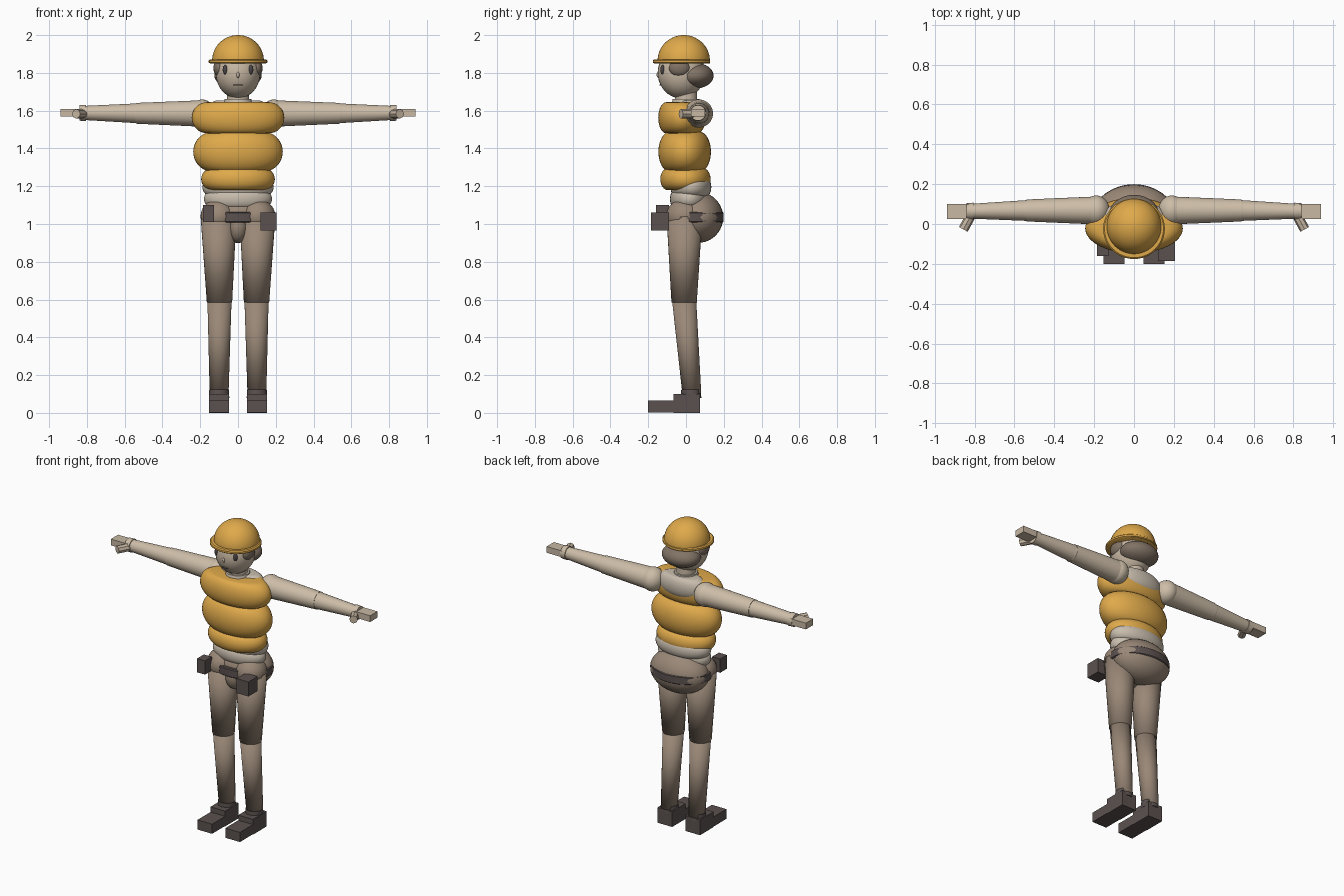
import bpy, bmesh, math
from mathutils import Vector, Matrix

if "Cube" in bpy.data.objects:
    bpy.data.objects.remove(bpy.data.objects["Cube"])


def material(name, rgb):
    m = bpy.data.materials.new(name)
    m.diffuse_color = (*rgb, 1)
    m.use_nodes = True
    m.node_tree.nodes["Principled BSDF"].inputs["Base Color"].default_value = m.diffuse_color
    return m


ORANGE = material("safety_orange", (0.74, 0.40, 0.07))
SLEEVE = material("sleeve_beige", (0.61, 0.51, 0.39))
SHIRT = material("shirt_grey", (0.58, 0.51, 0.42))
SKIN = material("skin", (0.58, 0.48, 0.37))
TROUSER = material("trouser_brown", (0.32, 0.245, 0.185))
HAIR = material("hair_brown", (0.22, 0.17, 0.13))
DARK = material("dark_leather", (0.105, 0.083, 0.08))
EYE = material("eye_dark", (0.07, 0.06, 0.065))


def finish(name, bm, mat, angle=40):
    bmesh.ops.recalc_face_normals(bm, faces=bm.faces)
    me = bpy.data.meshes.new(name)
    bm.to_mesh(me)
    bm.free()
    for p in me.polygons:
        p.use_smooth = True
    me.set_sharp_from_angle(angle=math.radians(angle))
    me.materials.append(mat)
    ob = bpy.data.objects.new(name, me)
    bpy.context.collection.objects.link(ob)
    return ob


def ball(name, c, r, mat):
    bm = bmesh.new()
    bmesh.ops.create_uvsphere(bm, u_segments=32, v_segments=20, radius=1,
                              matrix=Matrix.Translation(c) @ Matrix.Diagonal((*r, 1)))
    return finish(name, bm, mat)


def box(name, lo, hi, mat):
    lo, hi = Vector(lo), Vector(hi)
    bm = bmesh.new()
    bmesh.ops.create_cube(bm, size=1, matrix=Matrix.Translation((lo + hi) / 2)
                          @ Matrix.Diagonal((*(hi - lo), 1)))
    return finish(name, bm, mat)


def limb(name, a, b, ra, rb, mat, angle=40, sides=32):
    a, b = Vector(a), Vector(b)
    d = b - a
    bm = bmesh.new()
    bmesh.ops.create_cone(bm, cap_ends=True, segments=sides, radius1=ra, radius2=rb, depth=d.length,
                          matrix=Matrix.Translation((a + b) / 2) @ d.to_track_quat('Z', 'Y').to_matrix().to_4x4())
    return finish(name, bm, mat, angle)


def lathe(name, profile, ratio, yc, mat, sides=48):
    """Revolve (radius, z) points around z, flattened in y by ratio."""
    bm = bmesh.new()
    rings = []
    for r, z in profile:
        rings.append([bm.verts.new((r * math.cos(2 * math.pi * i / sides),
                                    yc + ratio * r * math.sin(2 * math.pi * i / sides), z))
                      for i in range(sides)])
    for p, q in zip(rings, rings[1:]):
        for i in range(sides):
            j = (i + 1) % sides
            bm.faces.new((p[i], p[j], q[j], q[i]))
    bm.faces.new(rings[0])
    bm.faces.new(rings[-1])
    return finish(name, bm, mat)


def roll(name, z0, z1, rx, ry, yc, mat):
    """Padded roll with rounded rim and flat top and bottom."""
    h, zc = (z1 - z0) / 2, (z0 + z1) / 2
    prof = [(rx - h + h * math.cos(t), zc + h * math.sin(t))
            for t in (math.pi * (k / 16 - 0.5) for k in range(17))]
    return lathe(name, prof, ry / rx, yc, mat)


# Helmet
dome = [(0.137, 1.85)] + [(0.137 * math.cos(t), 1.865 + 0.135 * math.sin(t))
                          for t in (math.pi / 2 * k / 14 for k in range(14))] + [(0.002, 2.0)]
lathe("helmet_dome", dome, 1.01, -0.012, ORANGE)
lathe("helmet_brim", [(0.148, 1.85), (0.155, 1.855), (0.155, 1.866), (0.148, 1.872)],
      0.98, -0.024, ORANGE)

# Head, hair and face
ball("head", (0, -0.025, 1.80), (0.118, 0.125, 0.135), SKIN)
ball("back_hair", (0, 0.048, 1.785), (0.125, 0.098, 0.068), HAIR)
limb("neck", (0, 0.0, 1.62), (0, 0.0, 1.72), 0.06, 0.058, SKIN)
limb("collar", (0, 0.0, 1.64), (0, 0.0, 1.662), 0.075, 0.07, SHIRT)
ball("nose", (0, -0.147, 1.79), (0.008, 0.009, 0.016), SKIN)
ball("mouth", (0, -0.134, 1.736), (0.025, 0.006, 0.004), HAIR)

# Padded vest
roll("vest_chest", 1.48, 1.645, 0.245, 0.125, -0.022, ORANGE)
roll("vest_middle", 1.275, 1.49, 0.237, 0.139, -0.007, ORANGE)
roll("vest_lower", 1.18, 1.295, 0.195, 0.133, -0.003, ORANGE)

# Shirt showing at shoulders and waist
roll("shirt_yoke", 1.53, 1.655, 0.165, 0.08, 0.035, SHIRT)
roll("shirt_waist", 1.145, 1.245, 0.188, 0.108, 0.026, SHIRT)
roll("shirt_hem", 1.085, 1.18, 0.18, 0.1, 0.015, SHIRT)

# Trousers seat and belt
ball("seat", (0, 0.063, 1.035), (0.195, 0.134, 0.135), TROUSER)
roll("trouser_front", 0.97, 1.115, 0.165, 0.095, 0.01, TROUSER)
ball("crotch", (0, -0.02, 0.99), (0.058, 0.075, 0.09), TROUSER)
lathe("belt", [(0.19, 1.008), (0.197, 1.013), (0.197, 1.058), (0.19, 1.063)], 0.775, 0.047, DARK)

# Tool pouches
box("small_pouch", (-0.185, -0.16, 1.01), (-0.127, -0.09, 1.10), DARK)
box("large_pouch", (0.12, -0.185, 0.965), (0.205, -0.09, 1.06), DARK)

for s, side in ((-1, "right"), (1, "left")):
    # Eyes, brows and side hair
    ball(side + "_eye", (s * 0.068, -0.124, 1.817), (0.013, 0.012, 0.025), EYE)
    ball(side + "_side_hair", (s * 0.1, -0.035, 1.825), (0.03, 0.055, 0.045), HAIR)

    # Arms
    ball(side + "_shoulder", (s * 0.19, 0.068, 1.585), (0.068, 0.075, 0.074), SLEEVE)
    limb(side + "_upper_arm", (s * 0.19, 0.068, 1.585), (s * 0.54, 0.068, 1.586), 0.07, 0.055, SLEEVE)
    ball(side + "_elbow", (s * 0.535, 0.068, 1.586), (0.05, 0.053, 0.053), SLEEVE)
    limb(side + "_forearm", (s * 0.52, 0.068, 1.586), (s * 0.82, 0.064, 1.588), 0.053, 0.037, SLEEVE)
    limb(side + "_cuff", (s * 0.805, 0.064, 1.588), (s * 0.84, 0.064, 1.588), 0.043, 0.041, SLEEVE)
    box(side + "_hand", (min(s * 0.82, s * 0.94), 0.026, 1.569),
        (max(s * 0.82, s * 0.94), 0.101, 1.61), SKIN)
    limb(side + "_thumb", (s * 0.815, 0.05, 1.583), (s * 0.857, -0.027, 1.583), 0.025, 0.025, SKIN, sides=8)

    # Legs
    ball(side + "_hip", (s * 0.103, -0.008, 1.04), (0.095, 0.098, 0.092), TROUSER)
    limb(side + "_thigh", (s * 0.098, -0.01, 0.585), (s * 0.103, -0.008, 1.04), 0.067, 0.095, TROUSER, 180)
    limb(side + "_shin", (s * 0.1, 0.031, 0.10), (s * 0.098, -0.01, 0.60), 0.05, 0.064, TROUSER, 180)

    # Boots
    limb(side + "_boot_cuff", (s * 0.1, 0.027, 0.08), (s * 0.1, 0.027, 0.125), 0.054, 0.052, DARK)
    x0, x1 = sorted((s * 0.048, s * 0.154))
    box(side + "_boot_heel", (x0, -0.065, 0), (x1, 0.075, 0.1), DARK)
    box(side + "_boot_toe", (x0, -0.2, 0.003), (x1, -0.06, 0.066), DARK)
